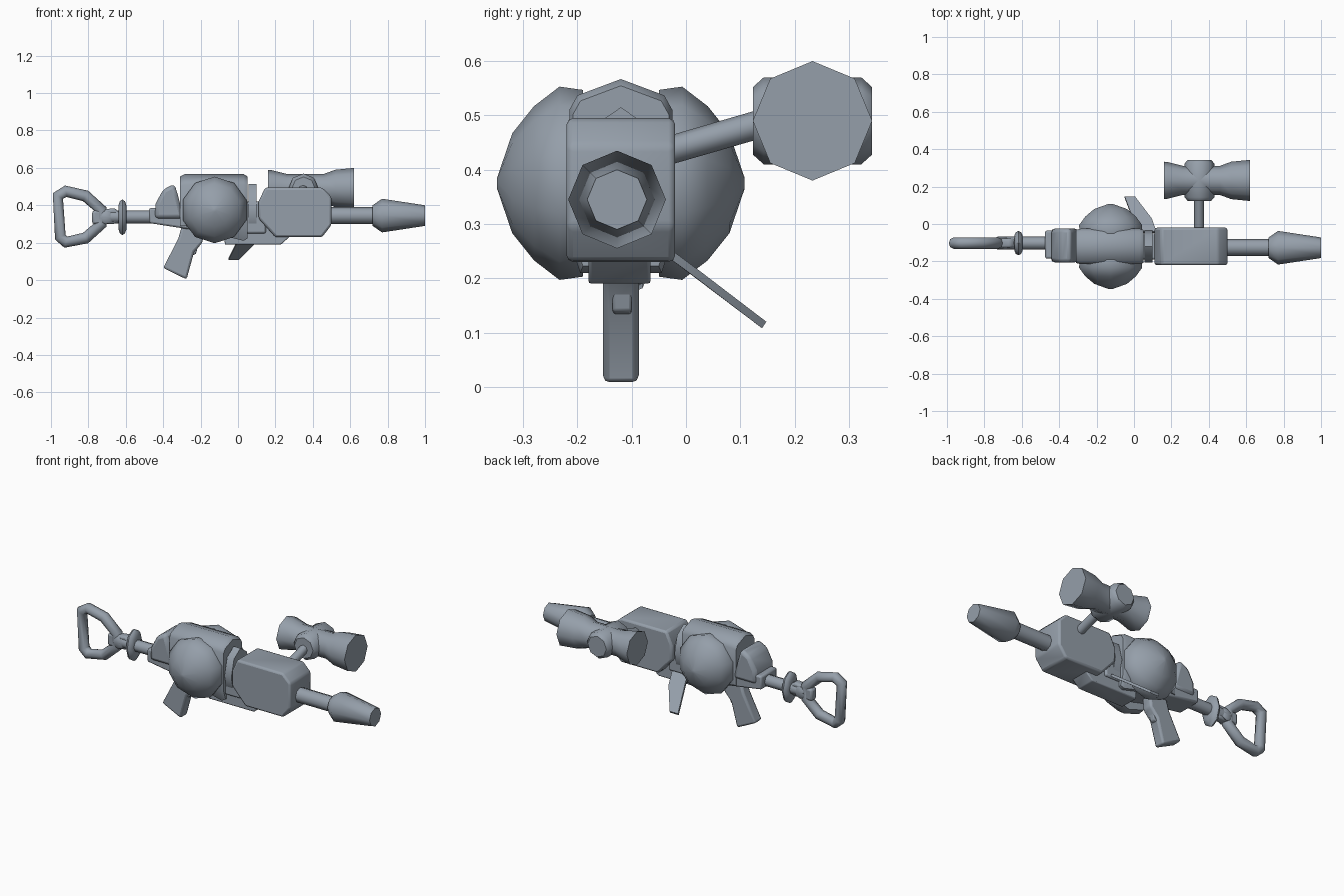
import bpy, bmesh
from math import cos, sin, pi, radians
from mathutils import Vector

cube = bpy.data.objects.get("Cube")
if cube:
    bpy.data.objects.remove(cube, do_unlink=True)

COLOUR = (0.30, 0.345, 0.40, 1)
steel = bpy.data.materials.new("blue grey")
steel.use_nodes = True
steel.diffuse_color = COLOUR
shader = next(n for n in steel.node_tree.nodes if n.type == "BSDF_PRINCIPLED")
shader.inputs["Base Color"].default_value = COLOUR
shader.inputs["Roughness"].default_value = 0.6


def finish(name, bm, bevel=0.0, angle=50):
    bmesh.ops.recalc_face_normals(bm, faces=bm.faces)
    mesh = bpy.data.meshes.new(name)
    bm.to_mesh(mesh)
    bm.free()
    mesh.materials.append(steel)
    obj = bpy.data.objects.new(name, mesh)
    bpy.context.collection.objects.link(obj)
    bpy.ops.object.select_all(action="DESELECT")
    obj.select_set(True)
    bpy.context.view_layer.objects.active = obj
    bpy.ops.object.shade_smooth_by_angle(angle=radians(angle))
    if bevel:
        mod = obj.modifiers.new("soft edges", "BEVEL")
        mod.width, mod.segments = bevel, 2
        mod.limit_method, mod.angle_limit = "ANGLE", radians(30)
    return obj


def lathe(name, profile, start, direction, sides=8, wide=1.0, angle=50):
    """Turn (distance, radius) pairs about a line from start along direction."""
    axis = Vector(direction).normalized()
    up = Vector((0, 0, 1))
    up = (up - axis * up.dot(axis)).normalized()
    side = axis.cross(up) * wide
    bm = bmesh.new()
    rings = []
    for dist, r in profile:
        c = Vector(start) + axis * dist
        rings.append([bm.verts.new(c + (up * cos(a) + side * sin(a)) * r)
                      for a in (2 * pi * i / sides for i in range(sides))])
    for a, b in zip(rings, rings[1:]):
        for i in range(sides):
            j = (i + 1) % sides
            bm.faces.new((a[i], a[j], b[j], b[i]))
    bm.faces.new(rings[0])
    bm.faces.new(rings[-1])
    return finish(name, bm, angle=angle)


def slab(name, outline, y0, y1, bevel=0.01):
    """Extrude an (x, z) outline from y0 to y1."""
    bm = bmesh.new()
    face = bm.faces.new([bm.verts.new((x, y0, z)) for x, z in outline])
    out = bmesh.ops.extrude_face_region(bm, geom=[face])
    moved = [v for v in out["geom"] if isinstance(v, bmesh.types.BMVert)]
    bmesh.ops.translate(bm, verts=moved, vec=(0, y1 - y0, 0))
    return finish(name, bm, bevel)


MID = -0.12

# Barrel and nozzle
lathe("barrel", [(0, 0.045), (0.28, 0.045)], (0.47, -0.125, 0.345), (1, 0, 0))
lathe("nozzle", [(0, 0.055), (0.05, 0.09), (0.28, 0.055)],
      (0.72, -0.127, 0.345), (1, 0, 0))

# Front housing, neck and under-body
slab("front_housing", [(0.11, 0.42), (0.145, 0.495), (0.45, 0.495), (0.5, 0.445),
                       (0.5, 0.295), (0.45, 0.23), (0.2, 0.23), (0.11, 0.33)],
     -0.22, -0.02, 0.012)
lathe("neck", [(0, 0.145), (0.045, 0.145)], (0.055, MID, 0.37), (1, 0, 0), wide=0.6)
slab("neck_core", [(0, 0.25), (0.15, 0.25), (0.15, 0.42), (0, 0.42)], -0.19, -0.05)
slab("under_body", [(-0.07, 0.19), (0.23, 0.19), (0.29, 0.245), (0.2, 0.33),
                    (-0.08, 0.33)], -0.18, -0.065, 0.006)

# Main body: box with an arched top, lofted along its length
bm = bmesh.new()
arch = [(-0.075, 0.21), (-0.095, 0.27), (-0.095, 0.51), (-0.08, 0.537), (0, 0.567),
        (0.08, 0.537), (0.095, 0.51), (0.095, 0.27), (0.075, 0.21)]
loops = [[bm.verts.new((x, MID + y * s, 0.39 + (z - 0.39) * s)) for y, z in arch]
         for x, s in ((-0.31, 0.93), (-0.285, 1), (0.03, 1), (0.05, 0.93))]
for a, b in zip(loops, loops[1:]):
    for i in range(len(arch)):
        j = (i + 1) % len(arch)
        bm.faces.new((a[i], a[j], b[j], b[i]))
bm.faces.new(loops[0])
bm.faces.new(loops[-1])
# Slope the lower rear edge
for v in bm.verts:
    if v.co.x < -0.25 and v.co.z < 0.3:
        v.co.z = 0.29
finish("main_body", bm)

# Domes on both sides
for name, s in (("right_dome", -1), ("left_dome", 1)):
    lathe(name, [(0.07, 0.172), (0.113, 0.178), (0.16, 0.142), (0.2, 0.092), (0.228, 0.01)],
          (-0.125, MID, 0.375), (0, s, 0), sides=10)

# Rear body and block
slab("rear_hump", [(-0.445, 0.33), (-0.44, 0.41), (-0.4, 0.485), (-0.34, 0.515),
                   (-0.32, 0.45), (-0.29, 0.33)], -0.205, -0.025, 0.02)
slab("rear_block", [(-0.475, 0.385), (-0.475, 0.305), (-0.25, 0.27), (-0.15, 0.385)],
     -0.185, -0.035)

# Grip and trigger
slab("grip", [(-0.3, 0.29), (-0.32, 0.22), (-0.4, 0.065), (-0.275, 0.004),
              (-0.235, 0.15), (-0.19, 0.2), (-0.18, 0.29)], -0.153, -0.087, 0.012)
slab("trigger", [(-0.25, 0.23), (-0.25, 0.13), (-0.225, 0.14), (-0.2, 0.23)],
     -0.135, -0.1, 0.005)

# Side lever: a thin slanting plate
bm = bmesh.new()
plate = [(0.02, -0.04, 0.262), (0.12, -0.04, 0.262), (0.095, 0.03, 0.21),
         (0.005, 0.148, 0.12), (-0.05, 0.148, 0.12)]
face = bm.faces.new([bm.verts.new(p) for p in plate])
out = bmesh.ops.extrude_face_region(bm, geom=[face])
bmesh.ops.translate(bm, verts=[v for v in out["geom"] if isinstance(v, bmesh.types.BMVert)],
                    vec=(0, -0.008, -0.012))
finish("side_lever", bm)

# Stock rod, collar and loop handle
STOCK = -0.102
lathe("stock_rod", [(0, 0.035), (0.28, 0.035)], (-0.73, STOCK, 0.338), (1, 0, 0))
lathe("stock_collar", [(0, 0.06), (0.008, 0.085), (0.022, 0.096), (0.036, 0.085), (0.045, 0.06)],
      (-0.64, STOCK, 0.336), (1, 0, 0), wide=0.68)
lathe("stock_pin", [(0, 0.025), (0.008, 0.036), (0.06, 0.036), (0.068, 0.025)],
      (-0.705, STOCK - 0.034, 0.335), (0, 1, 0))
slab("stock_web", [(-0.78, 0.37), (-0.78, 0.3), (-0.66, 0.3), (-0.63, 0.32),
                   (-0.63, 0.36), (-0.66, 0.385)], STOCK - 0.025, STOCK + 0.025, 0.012)
curve = bpy.data.curves.new("loop_handle", "CURVE")
curve.dimensions = "3D"
curve.bevel_depth, curve.bevel_resolution = 0.031, 2
path = [(-0.963, 0.45), (-0.92, 0.475), (-0.815, 0.45), (-0.73, 0.375),
        (-0.73, 0.3), (-0.815, 0.225), (-0.92, 0.203), (-0.95, 0.23)]
spline = curve.splines.new("POLY")
spline.points.add(len(path) - 1)
spline.use_cyclic_u = True
for point, (x, z) in zip(spline.points, path):
    point.co = (x, STOCK, z, 1)
curve.materials.append(steel)
bpy.context.collection.objects.link(bpy.data.objects.new("loop_handle", curve))

# Offset scope on its arm
SY, SZ = 0.233, 0.49
lathe("scope_tube", [(0, 0.1), (0.02, 0.098), (0.1, 0.078), (0.3, 0.078),
                     (0.36, 0.1), (0.46, 0.11)], (0.16, SY, SZ), (1, 0, 0))
lathe("scope_knob", [(0, 0.062), (0.02, 0.08), (0.2, 0.08), (0.22, 0.062)],
      (0.35, SY - 0.11, SZ), (0, 1, 0))
lathe("scope_arm", [(0, 0.026), (0.2, 0.026)], (0.348, -0.04, 0.433), (0, 1, 0.29))
